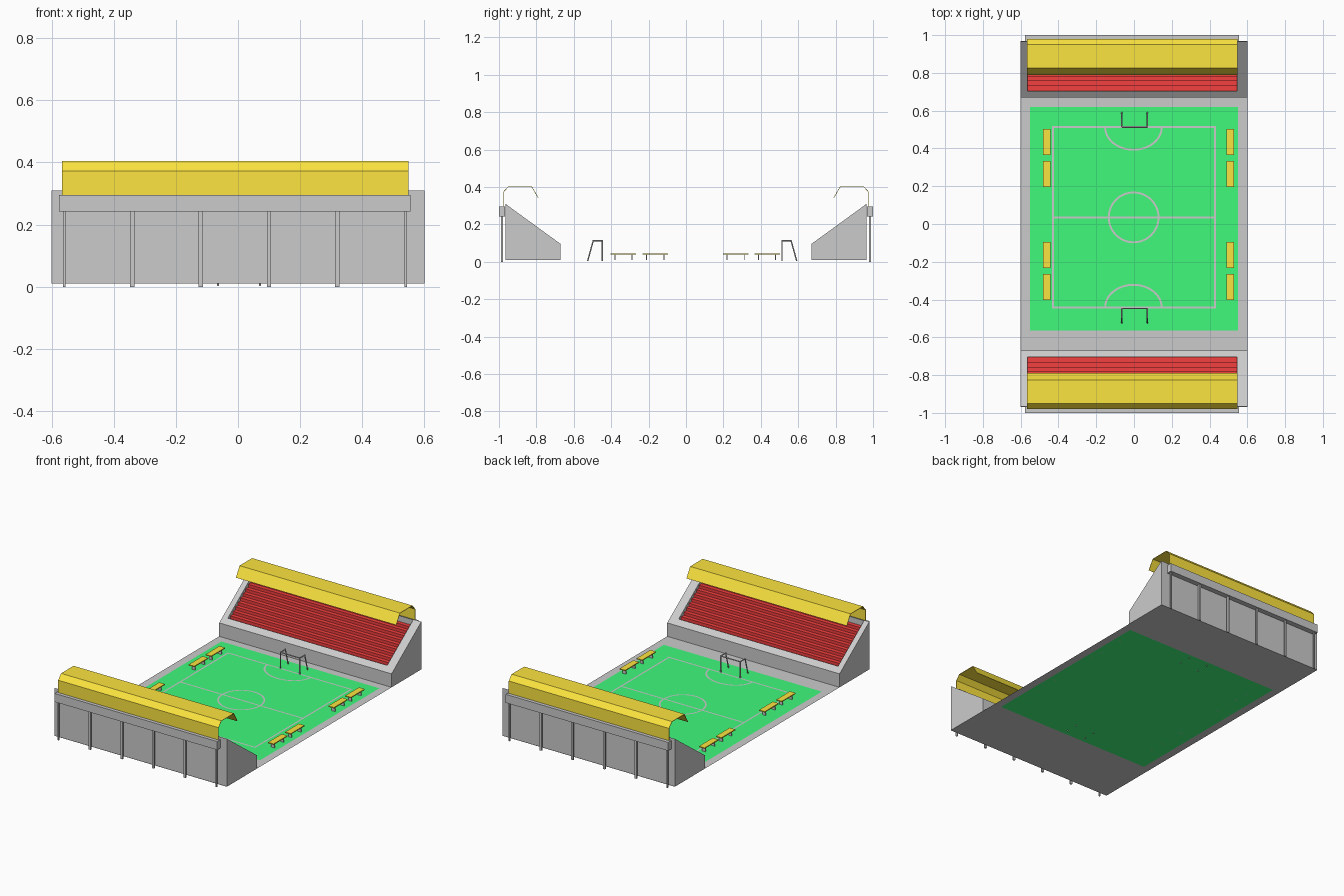
import bpy, bmesh, math
from mathutils import Vector

if "Cube" in bpy.data.objects:
    bpy.data.objects.remove(bpy.data.objects["Cube"])

def material(name, rgb):
    m = bpy.data.materials.new(name)
    m.diffuse_color = (*rgb, 1)
    m.use_nodes = True
    m.node_tree.nodes["Principled BSDF"].inputs["Base Color"].default_value = m.diffuse_color
    return m

GREEN = material("grass_green", (0.05, 0.95, 0.2))
RED = material("seat_red", (0.9, 0.05, 0.05))
YELLOW = material("roof_yellow", (0.98, 0.78, 0.05))

def finish(name, bm, mat=None, mirror=False):
    bmesh.ops.recalc_face_normals(bm, faces=bm.faces)
    me = bpy.data.meshes.new(name)
    bm.to_mesh(me)
    bm.free()
    ob = bpy.data.objects.new(name, me)
    bpy.context.collection.objects.link(ob)
    if mat:
        me.materials.append(mat)
    if mirror:
        m = ob.modifiers.new("mirror", 'MIRROR')
        m.use_axis = (False, True, False)
        m.use_mirror_merge = False
    return ob

def extrude_x(name, pts, x0, x1, mat=None, closed=True, mirror=True):
    """Sweep a (y, z) profile along x."""
    bm = bmesh.new()
    a = [bm.verts.new((x0, y, z)) for y, z in pts]
    b = [bm.verts.new((x1, y, z)) for y, z in pts]
    n = len(pts)
    for i in range(n if closed else n - 1):
        j = (i + 1) % n
        bm.faces.new((a[i], a[j], b[j], b[i]))
    if closed:
        bm.faces.new(a)
        bm.faces.new(b)
    return finish(name, bm, mat, mirror)

def box(name, x0, x1, y0, y1, z0, z1, mat=None, mirror=False):
    return extrude_x(name, [(y0, z0), (y1, z0), (y1, z1), (y0, z1)], x0, x1, mat, True, mirror)

def add_quad(bm, x0, x1, y0, y1, z):
    f = bm.faces.new([bm.verts.new((x, y, z)) for x, y in
                      ((x0, y0), (x1, y0), (x1, y1), (x0, y1))])
    return f

def add_arc(bm, cx, cy, rx, ry, w, a0, a1, z, n):
    prev = None
    for i in range(n + 1):
        t = math.radians(a0 + (a1 - a0) * i / n)
        c, s = math.cos(t), math.sin(t)
        cur = [bm.verts.new((cx + c * (rx - d), cy + s * (ry - d), z)) for d in (0, w)]
        if prev:
            bm.faces.new((prev[0], cur[0], cur[1], prev[1]))
        prev = cur

def add_bar(bm, p, q, r):
    p, q = Vector(p), Vector(q)
    geo = bmesh.ops.create_cone(bm, cap_ends=True, segments=8, radius1=r, radius2=r,
                                depth=(q - p).length)
    rot = (q - p).to_track_quat('Z', 'Y').to_matrix()
    for v in geo["verts"]:
        v.co = rot @ v.co + (p + q) / 2

Z = 0.01  # ground level
GX, GY0, GY1 = 0.55, -0.565, 0.62

# Paved border around the grass
bm = bmesh.new()
add_quad(bm, -0.6, 0.6, -0.968, GY0, Z)
add_quad(bm, -0.6, 0.6, GY1, 0.968, Z)
add_quad(bm, -0.6, -GX, GY0, GY1, Z)
add_quad(bm, GX, 0.6, GY0, GY1, Z)
finish("paved_base", bm)

# Grass pitch
bm = bmesh.new()
add_quad(bm, -GX, GX, GY0, GY1, Z)
finish("grass_pitch", bm, GREEN)

# Pitch markings
bm = bmesh.new()
L, LX, Y0, Y1, YC, w = Z + 0.0015, 0.433, -0.447, 0.518, 0.035, 0.01
for y in (Y0, YC - w / 2, Y1 - w):
    add_quad(bm, -LX, LX, y, y + w, L)
for x in (-LX, LX - w):
    add_quad(bm, x, x + w, Y0, Y1, L)
add_arc(bm, -0.002, YC, 0.137, 0.137, w, 0, 360, L, 40)
add_arc(bm, -0.003, Y0 + w / 2, 0.155, 0.125, w, 0, 180, L, 24)
add_arc(bm, -0.003, Y1 - w / 2, 0.155, 0.125, w, 180, 360, L, 24)
for f in bm.faces:
    f.normal_update()
finish("pitch_lines", bm)

# Stands: end walls, front kerb, back wall
XL, XR = -0.565, 0.545
slope = [(0.67, Z), (0.67, 0.095), (0.966, 0.31), (0.966, Z)]
extrude_x("stand_left_wall", slope, -0.6, XL)
extrude_x("stand_right_wall", slope, XR, 0.6)
extrude_x("stand_front_kerb", [(0.67, Z), (0.67, 0.095), (0.705, 0.1205), (0.705, Z)], XL, XR)
box("stand_back_wall", XL, XR, 0.96, 0.966, Z, 0.31, mirror=True)

# Stepped red seating
rows, y, z = 10, 0.705, 0.088
steps = [(y, z)]
for i in range(rows):
    z += 0.0186
    steps.append((y, z))
    y += 0.0255
    steps.append((y, z))
extrude_x("seat_rows", steps, XL, XR, RED, closed=False)

# Folded roof sheets
roof = extrude_x("stand_roof", [(0.977, 0.292), (0.977, 0.372), (0.949, 0.403),
                                (0.826, 0.403), (0.79, 0.342)], -0.567, 0.549, YELLOW, closed=False)
sol = roof.modifiers.new("thickness", 'SOLIDIFY')
sol.thickness = 0.003
sol.offset = 0

# Rear beam and its posts
box("roof_beam", -0.576, 0.555, 0.967, 1.0, 0.242, 0.295, mirror=True)
for i in range(6):
    x = -0.56 + i * 0.22
    h = 0.004 if i in (0, 5) else 0.007
    box("beam_post", x - h, x + h, 0.979, 0.989, 0, 0.242, mirror=True)

# Goals: upright, top arm and sloped strut on each side, plus crossbar
for y, s in ((-0.447, -1), (0.513, 1)):
    bm = bmesh.new()
    r, zt, zb = 0.0035, 0.113, 0.004
    for x in (-0.064, 0.071):
        add_bar(bm, (x, y, zb), (x, y, zt + r), r)
        add_bar(bm, (x, y, zt), (x, y + s * 0.048, zt), r)
        add_bar(bm, (x, y + s * 0.048, zt + r), (x, y + s * 0.079, zb), r)
    add_bar(bm, (-0.064, y, zt), (0.071, y, zt), r)
    finish("goal_frame", bm)

# Touchline benches
for x0 in (-0.481, 0.491):
    for y0 in (-0.403, -0.233, 0.197, 0.365):
        box("bench_seat", x0, x0 + 0.039, y0, y0 + 0.137, 0.039, 0.045, YELLOW)
        for yl in (y0 + 0.02, y0 + 0.112):
            box("bench_leg", x0 + 0.008, x0 + 0.031, yl, yl + 0.005, Z, 0.039)
